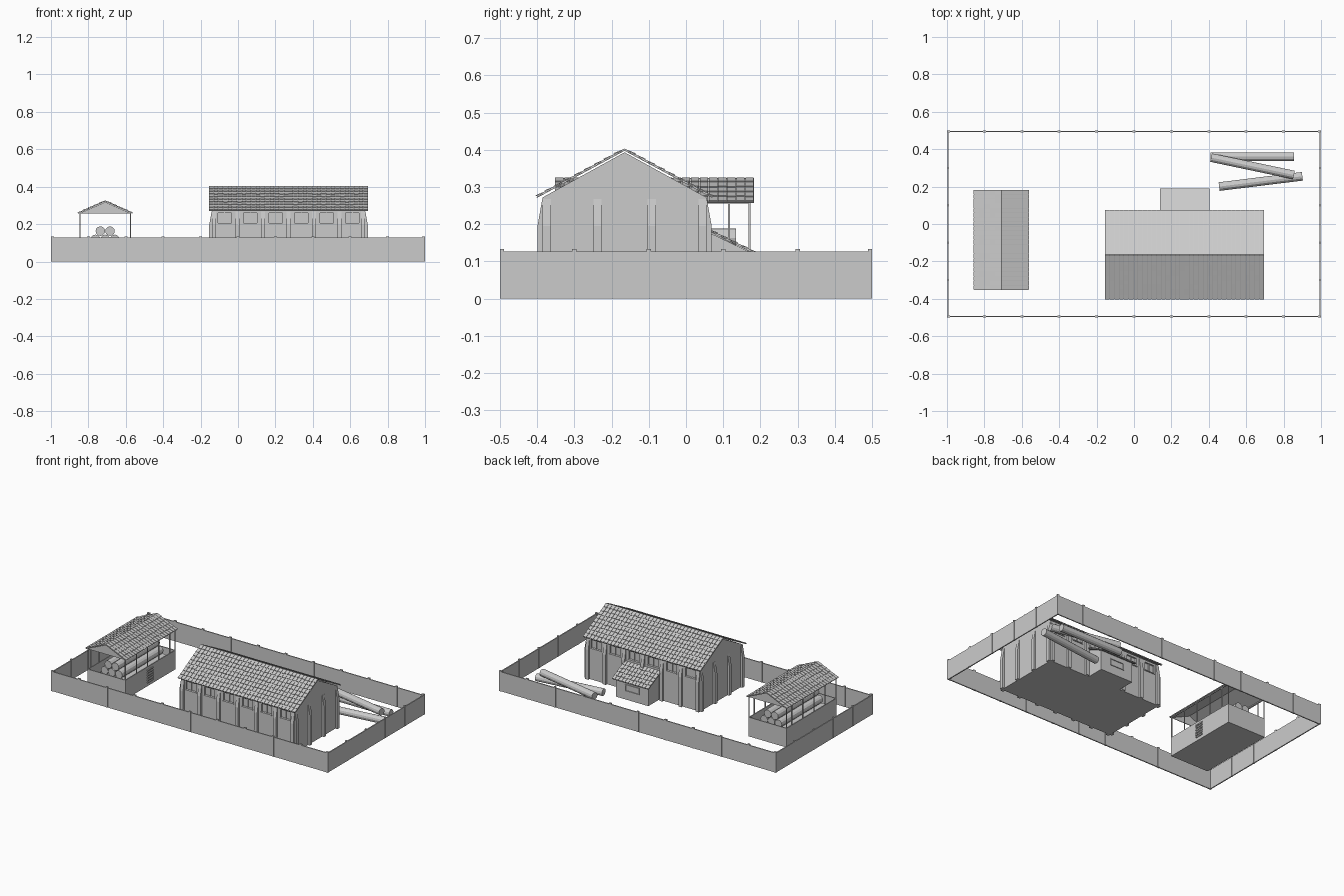
import bpy, bmesh, random
from math import atan2, hypot, pi, sin, cos
from mathutils import Matrix, Vector

random.seed(4)
if "Cube" in bpy.data.objects:
    bpy.data.objects.remove(bpy.data.objects["Cube"])

grey = bpy.data.materials.new("plain_grey")
grey.use_nodes = True
grey.diffuse_color = (0.6, 0.6, 0.6, 1)
shader = grey.node_tree.nodes["Principled BSDF"]
shader.inputs["Base Color"].default_value = grey.diffuse_color
shader.inputs["Roughness"].default_value = 0.9


def finish(name, bm):
    bmesh.ops.recalc_face_normals(bm, faces=bm.faces)
    mesh = bpy.data.meshes.new(name)
    bm.to_mesh(mesh)
    bm.free()
    mesh.materials.append(grey)
    ob = bpy.data.objects.new(name, mesh)
    bpy.context.collection.objects.link(ob)
    return ob


def box(bm, x0, x1, y0, y1, z0, z1):
    centre = Vector((x0 + x1, y0 + y1, z0 + z1)) / 2
    m = Matrix.Translation(centre) @ Matrix.Diagonal((x1 - x0, y1 - y0, z1 - z0, 1))
    bmesh.ops.create_cube(bm, size=1, matrix=m)


def prism(bm, profile, a, b, place):
    """Sweep a 2D profile from a to b; place maps (u, v, along) to a point."""
    ends = [[bm.verts.new(place(u, v, t)) for u, v in profile] for t in (a, b)]
    bm.faces.new(ends[0])
    bm.faces.new(ends[1])
    n = len(profile)
    for i in range(n):
        j = (i + 1) % n
        bm.faces.new((ends[0][i], ends[0][j], ends[1][j], ends[1][i]))


def log(bm, p, q, r=0.025, sides=12):
    p, q = Vector(p), Vector(q)
    turn = (q - p).to_track_quat('Z', 'Y').to_matrix().to_4x4()
    bmesh.ops.create_cone(bm, cap_ends=True, segments=sides, radius1=r, radius2=r,
                          depth=(q - p).length,
                          matrix=Matrix.Translation((p + q) / 2) @ turn)


def slope(bm, frame, length, run, drop, rows, columns):
    """One tiled roof slope; the ridge follows the frame's X, falling toward -Y."""
    size = hypot(run, drop)
    tilt = frame @ Matrix.Rotation(atan2(drop, run), 4, 'X')

    def slab(x0, x1, y0, y1, low, high, lift):
        n = len(bm.verts)
        box(bm, x0, x1, y0, y1, low, high)
        bm.verts.ensure_lookup_table()
        for v in bm.verts[n:]:
            if v.co.y < (y0 + y1) / 2:
                v.co.z += lift
            v.co = tilt @ v.co

    slab(-length / 2, length / 2, -size, 0, -0.006, -0.003, 0)
    step, width = size / rows, length / columns
    for r in range(rows):
        for c in range(columns):
            x = -length / 2 + c * width
            jut = random.choice((0, 0, 0.003))
            gap = width * 0.05
            slab(x + gap, x + width - gap, -(r + 1) * step - (jut if r < rows - 1 else 0),
                 -r * step, -0.004, -0.001, 0.003)


def gable_roof(name, x, y, ridge, turn, length, run, drop, rows, columns):
    bm = bmesh.new()
    for side in (0, pi):
        frame = Matrix.Translation((x, y, ridge)) @ Matrix.Rotation(turn + side, 4, 'Z')
        slope(bm, frame, length, run, drop, rows, columns)
    return finish(name, bm)


# Perimeter wall with evenly spaced posts
bm = bmesh.new()
for s in (-1, 1):
    box(bm, -0.998, 0.998, *sorted((s * 0.491, s * 0.498)), 0, 0.127)
    box(bm, *sorted((s * 0.991, s * 0.998)), -0.498, 0.498, 0, 0.127)
finish("perimeter_wall", bm)
bm = bmesh.new()
for s in (-1, 1):
    for i in range(11):
        x = max(-0.992, min(0.992, -1 + i * 0.2))
        box(bm, x - 0.008, x + 0.008, *sorted((s * 0.489, s * 0.5)), 0, 0.134)
    for i in range(1, 5):
        y = -0.5 + i * 0.2
        box(bm, *sorted((s * 0.989, s * 1.0)), y - 0.006, y + 0.006, 0, 0.134)
finish("perimeter_posts", bm)

# Main hall body, with recessed windows under the eaves
X0, X1, Y0, Y1, RIDGE = -0.14, 0.68, -0.385, 0.055, -0.165
bay = (X1 - X0) / 6
bm = bmesh.new()
prism(bm, [(Y0, 0), (Y1, 0), (Y1, 0.272), (RIDGE, 0.393), (Y0, 0.272)], X0, X1,
      lambda u, v, t: (t, u, v))
hall = finish("hall_walls", bm)
bm = bmesh.new()
for i in range(6):
    x = X0 + (i + 0.5) * bay
    for y in (Y0, Y1):
        box(bm, x - 0.036, x + 0.036, y - 0.01, y + 0.01, 0.205, 0.258)
cutter = finish("window_cutter", bm)
cutter.hide_render = True
cut = hall.modifiers.new("windows", 'BOOLEAN')
cut.operation, cut.object, cut.solver = 'DIFFERENCE', cutter, 'EXACT'
bpy.context.view_layer.objects.active = hall
bpy.ops.object.modifier_apply(modifier=cut.name)
bpy.data.objects.remove(cutter)

# Window sills and centre bars
bm = bmesh.new()
for i in range(6):
    x = X0 + (i + 0.5) * bay
    for y, s in ((Y0, -1), (Y1, 1)):
        box(bm, x - 0.04, x + 0.04, *sorted((y, y + s * 0.005)), 0.2, 0.205)
        box(bm, x - 0.002, x + 0.002, *sorted((y - s * 0.009, y - s * 0.004)), 0.205, 0.258)
finish("window_frames", bm)

# Tapered buttresses on all four sides
bm = bmesh.new()
taper = [(-0.005, 0), (0.014, 0), (0.014, 0.195), (0.001, 0.268), (-0.005, 0.268)]
for i in range(7):
    x = min(max(X0 + i * bay, X0 + 0.011), X1 - 0.011)
    for y, s in ((Y0, -1), (Y1, 1)):
        prism(bm, taper, x - 0.011, x + 0.011, lambda u, v, t: (t, y + s * u, v))
for y in (Y0 + 0.011, -0.238, -0.092, Y1 - 0.011):
    for x, s in ((X0, -1), (X1, 1)):
        prism(bm, taper, y - 0.011, y + 0.011, lambda u, v, t: (x + s * u, t, v))
finish("hall_buttresses", bm)

gable_roof("hall_roof", 0.27, RIDGE, 0.404, 0, 0.85, 0.238, 0.128, 9, 34)

# Rear annex with a lean-to roof
bm = bmesh.new()
prism(bm, [(0.04, 0), (0.168, 0), (0.168, 0.127), (0.04, 0.188)], 0.155, 0.39,
      lambda u, v, t: (t, u, v))
finish("annex_walls", bm)
bm = bmesh.new()
frame = Matrix.Translation((0.272, 0.055, 0.19)) @ Matrix.Rotation(pi, 4, 'Z')
slope(bm, frame, 0.265, 0.135, 0.066, 5, 11)
finish("annex_roof", bm)
bm = bmesh.new()
for z in (0.055, 0.095):
    box(bm, 0.22, 0.32, 0.166, 0.173, z, z + 0.005)
for x in (0.22, 0.315):
    box(bm, x, x + 0.005, 0.166, 0.173, 0.055, 0.1)
finish("annex_window_frame", bm)

# Open shed: floor, low walls, posts and gable panels
SX0, SX1, SY0, SY1, MID = -0.848, -0.572, -0.345, 0.173, -0.71
bm = bmesh.new()
box(bm, SX0, SX1, SY0, SY1, 0, 0.004)
for y in (SY0, SY1 - 0.006):
    box(bm, SX0, SX1, y, y + 0.006, 0, 0.125)
for x in (SX0, SX1 - 0.006):
    box(bm, x, x + 0.006, SY0, SY1, 0, 0.125)
finish("shed_low_walls", bm)
bm = bmesh.new()
for x in (SX0, SX1 - 0.005):
    for y in (SY0, -0.23, -0.115, 0, 0.113, SY1 - 0.005):
        box(bm, x, x + 0.005, y, y + 0.005, 0.12, 0.264)
    box(bm, x, x + 0.005, SY0, SY1, 0.255, 0.261)
finish("shed_posts", bm)
bm = bmesh.new()
for y in (SY0, SY1 - 0.004):
    prism(bm, [(SX0, 0.257), (SX1, 0.257), (MID, 0.318)], y, y + 0.004,
          lambda u, v, t: (u, t, v))
finish("shed_gables", bm)
gable_roof("shed_roof", MID, -0.085, 0.327, pi / 2, 0.535, 0.147, 0.065, 5, 22)

# Slatted vent in the shed's side wall
bm = bmesh.new()
for i in range(6):
    z = 0.02 + i * 0.016
    box(bm, SX1 - 0.001, SX1 + 0.005, -0.12, -0.06, z, z + 0.008)
finish("shed_vent_slats", bm)

# Logs stacked in the shed
bm = bmesh.new()
radius = 0.0255
for row in range(4):
    count = 5 - row
    for i in range(count):
        x = MID + (i - (count - 1) / 2) * radius * 2.02
        z = 0.004 + radius + row * radius * 1.74
        log(bm, (x, -0.29, z), (x, 0.135, z), radius)
finish("stacked_logs", bm)

# Loose logs behind the hall
bm = bmesh.new()
log(bm, (0.41, 0.36, 0.023), (0.855, 0.36, 0.023), 0.023)
log(bm, (0.455, 0.2, 0.023), (0.9, 0.255, 0.023), 0.023)
log(bm, (0.412, 0.355, 0.069), (0.855, 0.262, 0.069), 0.023)
finish("loose_logs", bm)
